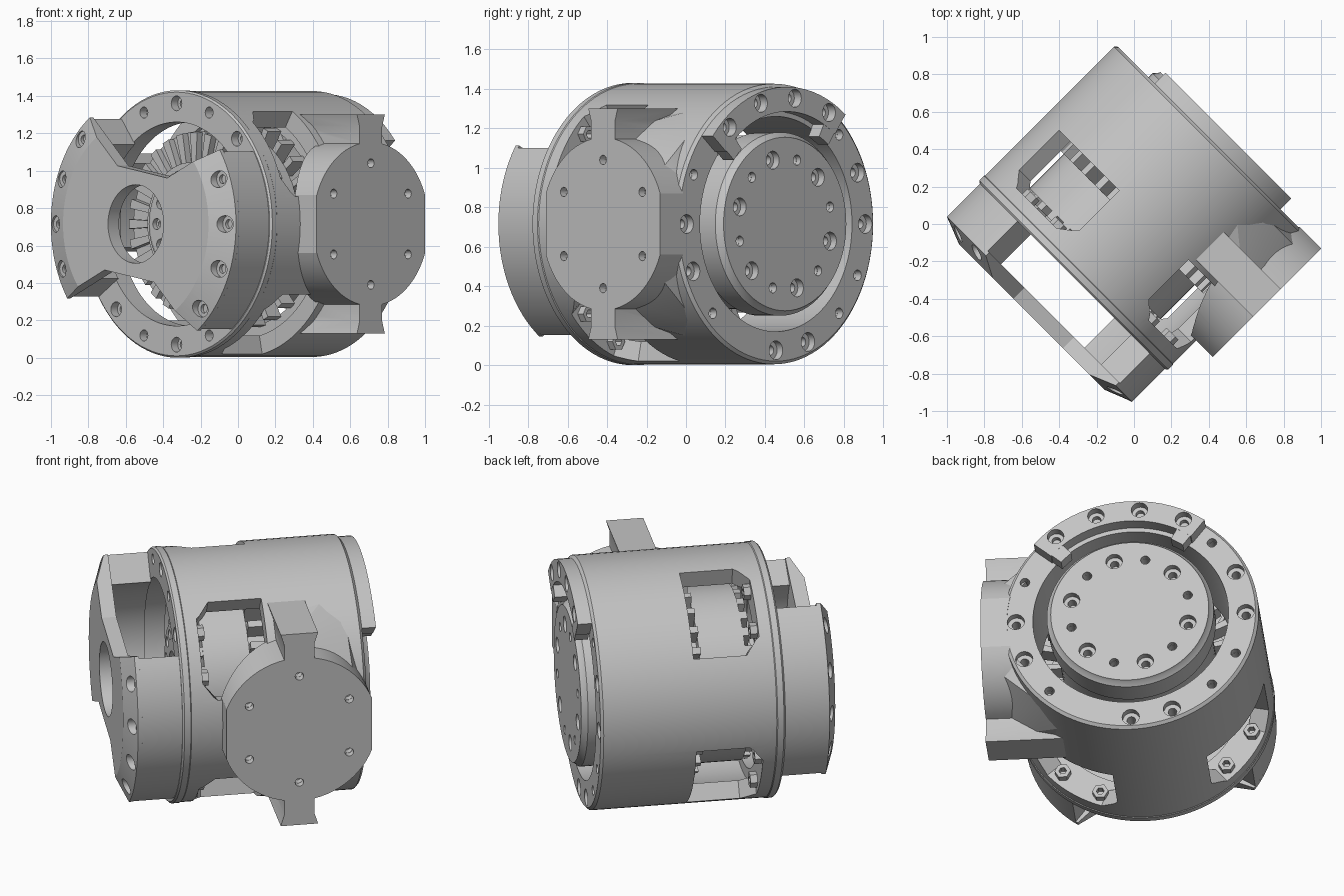
import bpy, bmesh, math
from math import cos, sin, radians as rad

if "Cube" in bpy.data.objects:
    bpy.data.objects.remove(bpy.data.objects["Cube"])

S = math.sqrt(0.5)
VC, ZC = -0.035, 0.715          # housing axis position across and up
FU = 0.205                      # side flange centre along the axis

grey = bpy.data.materials.new("grey_metal")
grey.diffuse_color = (0.55, 0.55, 0.55, 1)
grey.use_nodes = True
grey.node_tree.nodes["Principled BSDF"].inputs["Base Color"].default_value = grey.diffuse_color


def along(u, p, q):             # feature axis = housing axis
    v = VC + p
    return ((u + v) * S, (u - v) * S, ZC + q)


def across(v, p, q):            # feature axis = side flange axis
    u = FU + p
    return ((u + v) * S, (u - v) * S, ZC + q)


def polar(r, a):
    return (r * cos(rad(a)), r * sin(rad(a)))


def spin(bm, prof, c=(0, 0), n=64, closed=False, m=along):
    """Revolve (axis, radius) points about an axis through c."""
    rings = [[bm.verts.new(m(u, c[0] + r * cos(2 * math.pi * i / n),
                             c[1] + r * sin(2 * math.pi * i / n)))
              for i in range(n)] for u, r in prof]
    pairs = list(zip(rings, rings[1:]))
    if closed:
        pairs.append((rings[-1], rings[0]))
    else:
        bm.faces.new(rings[0])
        bm.faces.new(rings[-1])
    for A, B in pairs:
        for i in range(n):
            j = (i + 1) % n
            bm.faces.new((A[i], A[j], B[j], B[i]))


def prism(bm, pts, a, b, m=along):
    A = [bm.verts.new(m(a, *p)) for p in pts]
    B = [bm.verts.new(m(b, *p)) for p in pts]
    bm.faces.new(A)
    bm.faces.new(B)
    for i in range(len(pts)):
        j = (i + 1) % len(pts)
        bm.faces.new((A[i], A[j], B[j], B[i]))


def sector(bm, r0, r1, a0, a1, u0, u1, n=20):
    an = [a0 + (a1 - a0) * i / n for i in range(n + 1)]
    prism(bm, [polar(r1, a) for a in an] + [polar(r0, a) for a in reversed(an)], u0, u1)


def bore(bm, u, s, r, a, r1, r2, d, depth, m=along):
    """Counterbored hole cutter going from u in direction s."""
    spin(bm, [(u - s * 0.05, r1), (u + s * d, r1), (u + s * d, r2), (u + s * depth, r2)],
         polar(r, a), 20, m=m)


def finish(bm, name):
    bmesh.ops.recalc_face_normals(bm, faces=bm.faces)
    me = bpy.data.meshes.new(name)
    bm.to_mesh(me)
    bm.free()
    me.materials.append(grey)
    ob = bpy.data.objects.new(name, me)
    bpy.context.collection.objects.link(ob)
    return ob


def boolean(ob, tool, op='DIFFERENCE'):
    bpy.context.view_layer.objects.active = ob
    md = ob.modifiers.new("cut", 'BOOLEAN')
    md.operation, md.solver, md.object = op, 'EXACT', tool
    bpy.ops.object.modifier_apply(modifier=md.name)
    bpy.data.objects.remove(tool)


# Housing shell
bm = bmesh.new()
spin(bm, [(-.43, .545), (-.43, .705), (-.42, .715), (-.385, .715), (-.38, .711), (.595, .711),
          (.61, .695), (.61, .545), (.1, .545), (.1, .61), (-.31, .61), (-.31, .545)],
     n=96, closed=True)
housing = finish(bm, "housing")

# Four windows with clipped front corners
bm = bmesh.new()
for k in range(4):
    c = 35 + 90 * k
    outline = [(-23, .07), (23, .07), (23, -.23), (15, -.31), (-15, -.31), (-23, -.23)]
    inner, outer = [[bm.verts.new(along(u, *polar(r, c + a))) for a, u in outline]
                    for r in (.5, .8)]
    bm.faces.new(inner)
    bm.faces.new(outer)
    for i in range(6):
        j = (i + 1) % 6
        bm.faces.new((inner[i], inner[j], outer[j], outer[i]))
boolean(housing, finish(bm, "window_cutter"))

# Bolt holes in both end rings
bm = bmesh.new()
for k in range(16):
    bore(bm, -.43, 1, .645, 22.5 * k, *((.04, .022) if k % 2 == 0 else (.03, .029)), .05, .1)
for a in (0, 24, 180, 202, 270, 291):
    bore(bm, .61, -1, .64, 180 - a, .048, .024, .04, .12)
for a in (45, 157, 225, 315, 336):
    bore(bm, .61, -1, .64, 180 - a, .027, .026, .04, .12)
boolean(housing, finish(bm, "ring_hole_cutter"))

# Raised rear arc with hooked ends
bm = bmesh.new()
sector(bm, .57, .695, 40, 127, .605, .69)
arc = finish(bm, "rear_arc")
bm = bmesh.new()
for a in (62, 85, 107, 130):
    bore(bm, .69, -1, .64, 180 - a, .046, .024, .05, .2)
boolean(arc, finish(bm, "arc_hole_cutter"))
for a in (45, 122):
    bm = bmesh.new()
    sector(bm, .5, .585, a - 4.5, a + 4.5, .612, .689, 4)
    finish(bm, "rear_arc_hook")

# Output hub
bm = bmesh.new()
spin(bm, [(.1, .43), (.5, .43), (.5, .465), (.64, .465), (.662, .445), (.674, .44)], n=72)
hub = finish(bm, "output_hub")
bm = bmesh.new()
for k in range(6):
    bore(bm, .674, -1, .335, 15 + 60 * k, .046, .024, .04, .1)
    bore(bm, .674, -1, .335, 45 + 60 * k, .026, .025, .03, .08)
boolean(hub, finish(bm, "hub_hole_cutter"))

# Inner drum with a radial fin ring at each end
bm = bmesh.new()
spin(bm, [(-.26, .14), (-.26, .495), (0, .495), (0, .43), (.11, .43), (.11, .14)],
     n=80, closed=True)
spin(bm, [(-.32, .3), (-.32, .33), (-.25, .33), (-.25, .3)], closed=True)
finish(bm, "inner_drum")
bm = bmesh.new()
for k in range(28):
    a = 360 / 28 * k
    sector(bm, .33, .49, a - 3, a + 3, -.3, -.255, 1)
    sector(bm, .42, .56, a - 2, a + 2, .0, .1, 1)
finish(bm, "drum_fins")

# Bolted disc at the middle of the drum
bm = bmesh.new()
spin(bm, [(-.36, .27), (-.35, .29), (-.1, .29)], n=48)
disc = finish(bm, "centre_disc")
bm = bmesh.new()
for k in range(12):
    bore(bm, -.36, 1, .22, 30 * k, .03, .018, .03, .07)
spin(bm, [(-.4, .13), (-.2, .13)], n=40)
boolean(disc, finish(bm, "disc_hole_cutter"))

# Hex nuts behind the front ring, inside the windows
bm = bmesh.new()
for k in range(4):
    for a in (22.5, 45):
        c = polar(.645, a + 90 * k)
        spin(bm, [(-.31, .045), (-.27, .045), (-.27, .022), (-.31, .022)], c, 6, closed=True)
finish(bm, "hex_nuts")

# Front yoke: bow-tie plate with a bevelled rim, standing on two curved walls
TILT, HALF = -10, 43.5


def tilted(x, y):
    a = rad(TILT)
    return (x * cos(a) - y * sin(a), x * sin(a) + y * cos(a))


pts = []
for side in (0, 180):
    f = -1 if side else 1
    pts.append(tilted(f * .19, f * -.283))
    pts += [polar(.78, side + TILT - HALF + 2 * HALF * i / 20) for i in range(21)]
    pts.append(tilted(f * .19, f * .283))
bm = bmesh.new()
prism(bm, pts, -.8, -.655)
yoke = finish(bm, "front_yoke_plate")
bm = bmesh.new()
spin(bm, [(-.738, .55), (-.68, .70), (-.6, .70)], n=96)
boolean(yoke, finish(bm, "yoke_envelope"), 'INTERSECT')
bm = bmesh.new()
spin(bm, [(-.8, .21), (-.5, .21)], n=48)
for side in (0, 180):
    for a in (22, 0, -22, -45):
        bore(bm, -.72, 1, .64, side + a, .045, .024, .045, .1)
boolean(yoke, finish(bm, "yoke_hole_cutter"))
bm = bmesh.new()
for side in (0, 180):
    sector(bm, .53, .70, side + TILT - HALF, side + TILT + HALF, -.656, -.428, 32)
finish(bm, "front_yoke_walls")

# Side flange: flat-sided disc with a narrow tab above and below
R, W, T, H = .438, .41, .085, .585
bm = bmesh.new()
a0, a1 = math.degrees(math.acos(W / R)), math.degrees(math.acos(T / R))
quarter = [polar(R, a0 + (a1 - a0) * i / 12) for i in range(13)] + [(T, .52), (T + .02, H)]
right = [(x, -y) for x, y in reversed(quarter)] + quarter
outline = right + [(-x, -y) for x, y in right]
prism(bm, outline, .33, .80, across)
flange = finish(bm, "side_flange")
bm = bmesh.new()
spin(bm, [(-.9, .69), (.9, .69)], n=64)
boolean(flange, finish(bm, "flange_bore_cutter"))
bm = bmesh.new()
for k in range(6):
    bore(bm, .80, -1, .325, 30 + 60 * k, .024, .023, .04, .08, across)
boolean(flange, finish(bm, "flange_hole_cutter"))

# Webs blending the flange into the housing, above and below
for s in (1, -1):
    bm = bmesh.new()
    for v, p, z in ((.70, .08, .40), (.52, .08, .52), (.33, .08, .575), (.25, .30, .62),
                    (.45, .32, .50), (.72, .32, .26), (.62, .38, .20), (.33, .08, .5),
                    (.4, .3, .48), (.58, .2, .2)):
        bm.verts.new(across(v, p, s * z))
    bmesh.ops.convex_hull(bm, input=bm.verts)
    loose = [v for v in bm.verts if not v.link_faces]
    bmesh.ops.delete(bm, geom=loose, context='VERTS')
    finish(bm, "flange_web")

# Smooth curved faces, keep edges sharp
bpy.ops.object.select_all(action='DESELECT')
for ob in bpy.context.scene.objects:
    ob.select_set(True)
    bpy.context.view_layer.objects.active = ob
bpy.ops.object.shade_smooth_by_angle(angle=rad(20))
